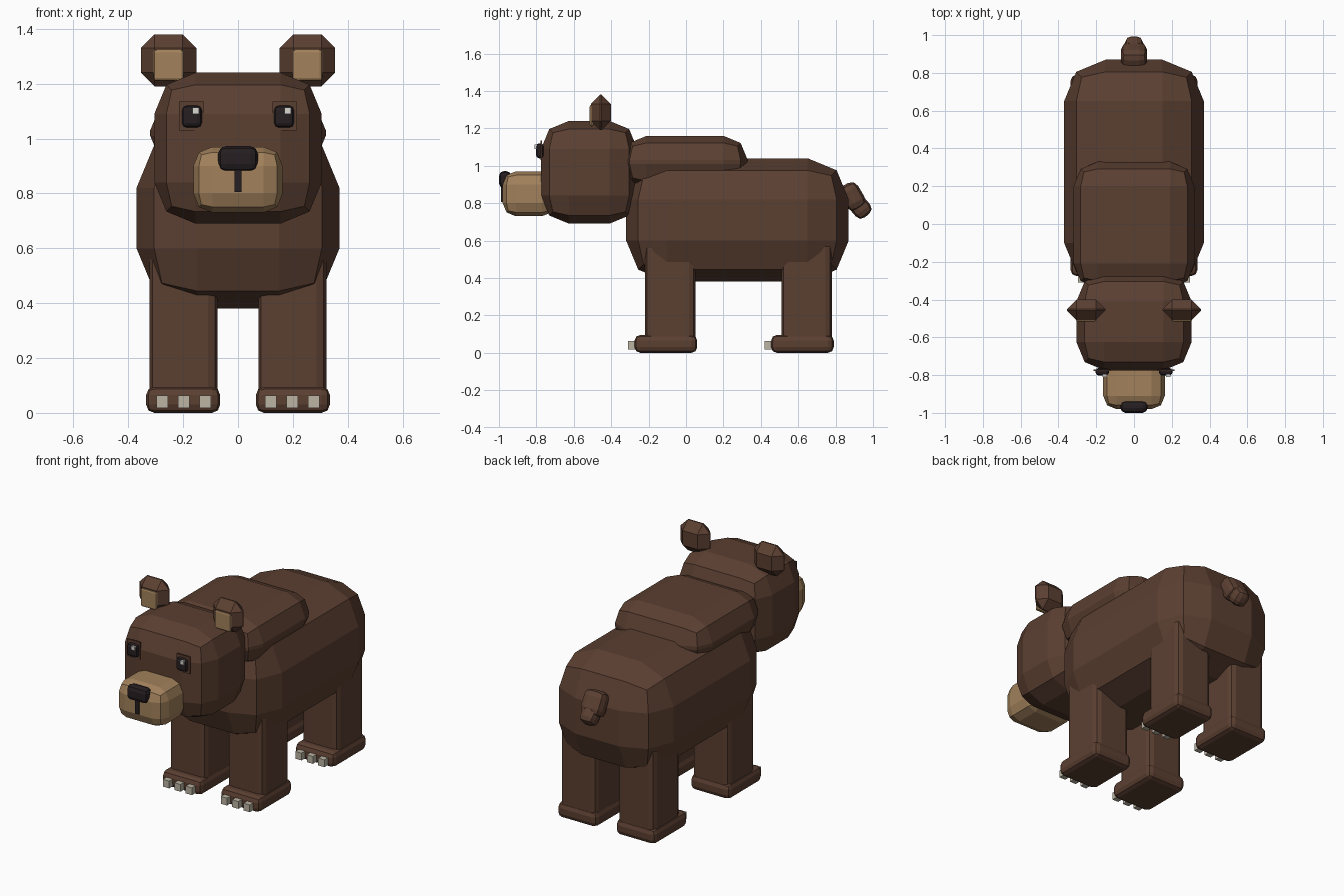
import bpy
import bmesh
from mathutils import Matrix, Vector
from math import radians

default = bpy.data.objects.get("Cube")
if default:
    bpy.data.objects.remove(default, do_unlink=True)


def material(name, rgb):
    mat = bpy.data.materials.new(name)
    mat.use_nodes = True
    colour = (*rgb, 1.0)
    mat.diffuse_color = colour
    mat.node_tree.nodes["Principled BSDF"].inputs["Base Color"].default_value = colour
    return mat


FUR = material("brown_fur", (0.105, 0.05, 0.031))
TAN = material("tan_fur", (0.36, 0.22, 0.105))
DARK = material("dark_nose", (0.019, 0.013, 0.015))
CLAW = material("claw_grey", (0.50, 0.46, 0.37))
GLINT = material("eye_glint", (0.70, 0.69, 0.64))


def block(name, mat, x, y, z, bevel=0.0, segments=2, tilt=0.0):
    """Bevelled box given by its (low, high) range on each axis."""
    low, high = map(Vector, zip(x, y, z))
    bm = bmesh.new()
    bmesh.ops.create_cube(bm, size=1.0, matrix=Matrix.Diagonal((*(high - low), 1.0)))
    if bevel:
        bmesh.ops.bevel(bm, geom=bm.edges[:], offset=bevel, segments=segments,
                        profile=0.5, affect='EDGES', clamp_overlap=True)
    bmesh.ops.recalc_face_normals(bm, faces=bm.faces[:])
    mesh = bpy.data.meshes.new(name)
    bm.to_mesh(mesh)
    bm.free()
    mesh.materials.append(mat)
    obj = bpy.data.objects.new(name, mesh)
    obj.location = (low + high) / 2
    obj.rotation_euler.x = radians(tilt)
    bpy.context.collection.objects.link(obj)
    return obj


def span(centre, half):
    return (centre - half, centre + half)


# Trunk and head
block("body", FUR, span(0, 0.37), (-0.32, 0.87), (0.38, 1.04), 0.22)
block("shoulder_hump", FUR, span(0, 0.32), (-0.34, 0.33), (0.88, 1.16), 0.13)
block("head", FUR, span(0, 0.305), (-0.775, -0.26), (0.69, 1.24), 0.15)

# Muzzle
block("muzzle", TAN, span(0, 0.163), (-0.98, -0.70), (0.73, 0.97), 0.07)
block("nose", DARK, span(0, 0.072), (-1.0, -0.935), (0.88, 0.972), 0.027)
block("mouth_line", DARK, span(0, 0.013), (-0.988, -0.96), (0.805, 0.89))

# Tail in two tilted pieces
block("tail_base", FUR, span(0, 0.07), span(0.89, 0.055), span(0.835, 0.075), 0.04, tilt=30)
block("tail_tip", FUR, span(0, 0.05), span(0.93, 0.05), span(0.78, 0.06), 0.035, tilt=40)

for side, s in (("left", 1), ("right", -1)):
    # Ears
    block(f"{side}_ear", FUR, span(s * 0.253, 0.101), span(-0.455, 0.054),
          (1.19, 1.38), 0.05, segments=1)
    block(f"{side}_inner_ear", TAN, span(s * 0.253, 0.055), (-0.516, -0.495),
          (1.21, 1.325), 0.012)

    # Eyes, with the glint on the same side of both
    block(f"{side}_eye_socket", FUR, span(s * 0.17, 0.045), (-0.779, -0.770), (1.03, 1.135))
    block(f"{side}_eye", DARK, span(s * 0.168, 0.036), (-0.802, -0.762), (1.04, 1.12), 0.017)
    block(f"{side}_eye_glint", GLINT, span(s * 0.168 + 0.014, 0.012),
          (-0.809, -0.795), (1.09, 1.114))

    # Legs, paws and claws
    for end, dy in (("front", 0.0), ("hind", 0.73)):
        leg = f"{side}_{end}"
        block(f"{leg}_leg", FUR, span(s * 0.198, 0.124), (dy - 0.22, dy + 0.05),
              (0.05, 0.60), 0.035)
        block(f"{leg}_paw", FUR, span(s * 0.2, 0.135), (dy - 0.275, dy + 0.06),
              (0.0, 0.095), 0.03)
        for i in range(3):
            block(f"{leg}_claw_{i + 1}", CLAW, span(s * (0.12 + i * 0.078), 0.021),
                  (dy - 0.31, dy - 0.26), (0.018, 0.063))
